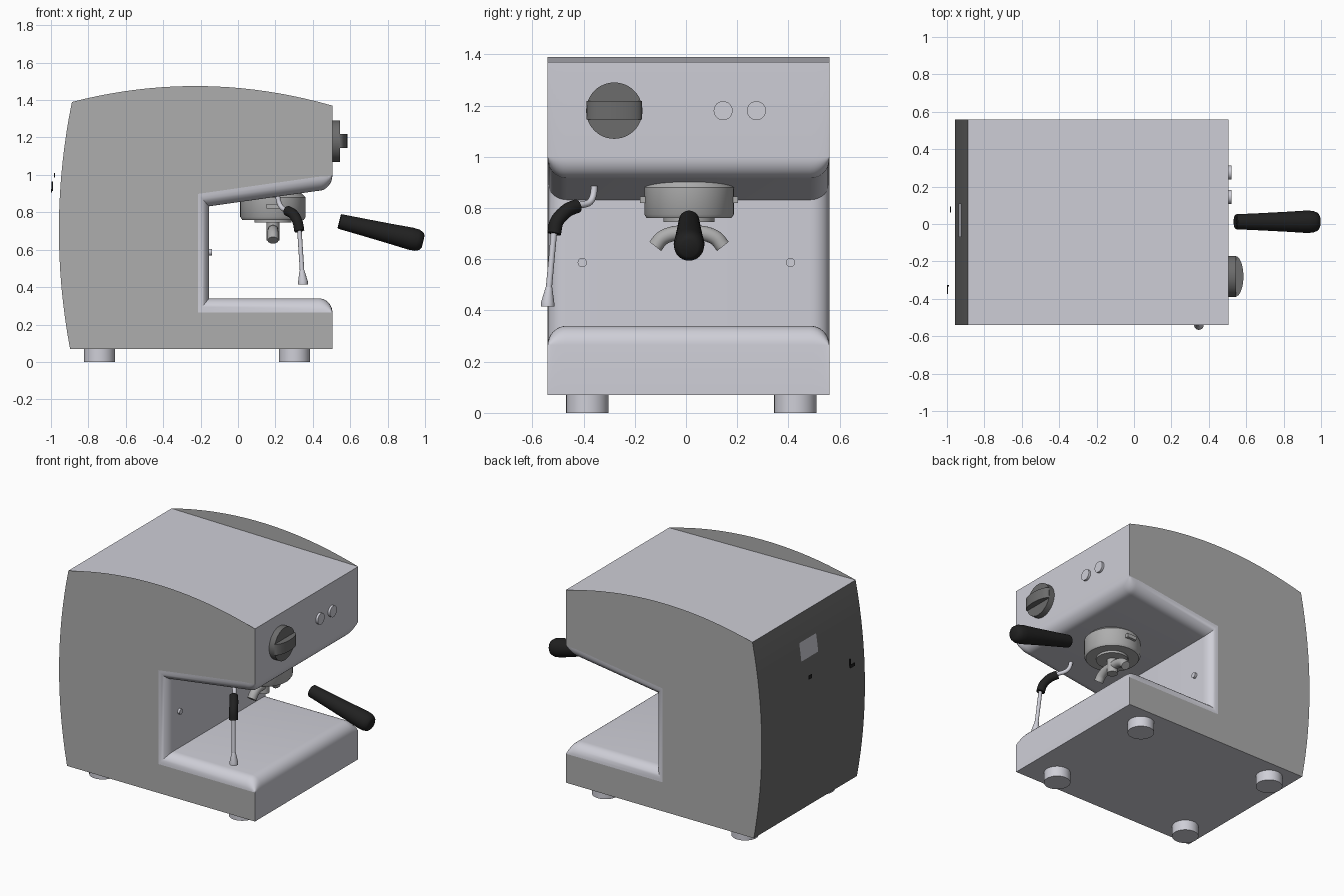
import bpy, bmesh, math
from mathutils import Vector

if "Cube" in bpy.data.objects:
    bpy.data.objects.remove(bpy.data.objects["Cube"])

Y0, Y1, R = -0.54, 0.56, 0.075      # side planes and edge rounding of the opening


def material(name, rgb):
    m = bpy.data.materials.new(name)
    m.diffuse_color = (*rgb, 1)
    m.use_nodes = True
    m.node_tree.nodes["Principled BSDF"].inputs["Base Color"].default_value = m.diffuse_color
    return m


LIGHT = material("light_metal", (0.62, 0.62, 0.68))
GREY = material("side_grey", (0.42, 0.42, 0.42))
DARK = material("dark_grey", (0.15, 0.15, 0.15))
BLACK = material("black_plastic", (0.015, 0.015, 0.015))


def make(name, verts, faces, *mats):
    me = bpy.data.meshes.new(name)
    me.from_pydata([tuple(v) for v in verts], [], faces)
    for m in mats:
        me.materials.append(m)
    ob = bpy.data.objects.new(name, me)
    bpy.context.collection.objects.link(ob)
    return ob


def sweep(name, pts, radii, mat, n=32):
    """Capped round sweep along a path with one radius per point."""
    pts = [Vector(p) for p in pts]
    span = pts[-1] - pts[0]
    ref = Vector((0, 1, 0)) if abs(span.x) > abs(span.z) and abs(span.y) < 0.01 else Vector((1, 0, 0))
    verts, faces = [], []
    last = len(pts) - 1
    for i, (p, r) in enumerate(zip(pts, radii)):
        t = (pts[min(i + 1, last)] - pts[max(i - 1, 0)]).normalized()
        u = (ref - t * ref.dot(t)).normalized()
        w = t.cross(u)
        for k in range(n):
            a = 2 * math.pi * k / n
            verts.append(p + (u * math.cos(a) + w * math.sin(a)) * r)
    for i in range(last):
        for k in range(n):
            a, b = i * n + k, i * n + (k + 1) % n
            faces.append((a, b, b + n, a + n))
    faces += [tuple(range(n))[::-1], tuple(last * n + k for k in range(n))]
    return make(name, verts, faces, mat)


def smooth_path(pts, steps=6):
    """Catmull-Rom points through a few control points."""
    p = [Vector(q) for q in pts]
    p = [2 * p[0] - p[1]] + p + [2 * p[-1] - p[-2]]
    out = []
    for i in range(1, len(p) - 2):
        a, b, c, d = p[i - 1:i + 3]
        for s in range(steps):
            t = s / steps
            out.append(0.5 * (2 * b + (c - a) * t + (2 * a - 5 * b + 4 * c - d) * t * t
                              + (3 * b - a - 3 * c + d) * t ** 3))
    return out + [p[-2]]


def box(name, lo, hi, mat):
    v = [(x, y, z) for x in (lo[0], hi[0]) for y in (lo[1], hi[1]) for z in (lo[2], hi[2])]
    f = [(0, 1, 3, 2), (4, 6, 7, 5), (0, 4, 5, 1), (2, 3, 7, 6), (0, 2, 6, 4), (1, 5, 7, 3)]
    return make(name, v, f, mat)


def parabola(p, q, r):
    """Quadratic through three (t, value) points."""
    def f(t):
        return sum(a[1] * (t - b[0]) * (t - c[0]) / ((a[0] - b[0]) * (a[0] - c[0]))
                   for a, b, c in ((p, q, r), (q, p, r), (r, p, q)))
    return f


back_x = parabola((1.39, -0.888), (0.86, -0.954), (0.07, -0.898))
top_z = parabola((0.505, 1.37), (-0.2, 1.475), (-0.888, 1.39))
N = 8


def profile(d):
    """C-shaped outline in xz; d shrinks the walls around the opening."""
    q = [math.pi / 2 * i / N for i in range(N + 1)]
    wall = -0.155 - 0.8 * d
    head = lambda x: 0.832 + (x + 0.155) * 0.142 + d
    pts = [(-0.898, 0.07), (0.505, 0.07)]
    pts += [(0.43 + R * math.cos(a), 0.265 + (R - d) * math.sin(a)) for a in q]
    pts += [(wall, 0.34 - d), (wall, head(wall))]
    pts += [(0.43 + R * math.sin(a), 1.0 - (1.0 - head(0.43)) * math.cos(a)) for a in q]
    top = len(pts)
    pts += [(0.505, 1.37), (-0.888, 1.39)]
    pts += [(back_x(z), z) for z in (1.39 - 1.32 * i / 16 for i in range(1, 16))]
    return pts, top


# body shell: loft of outlines across y, dark curved back
ins = [(R * (1 - math.cos(a)), R * (1 - math.sin(a))) for a in (math.pi / 2 * i / N for i in range(N + 1))]
slices = [(Y0 + i, d) for i, d in ins] + [(Y1 - i, d) for i, d in reversed(ins)]
verts, faces = [], []
for y, d in slices:
    outline, top = profile(d)
    verts += [(x, y, z) for x, z in outline]
n = len(outline)
segs = []
for k in range(len(slices) - 1):
    for i in range(n):
        j = (i + 1) % n
        faces.append((k * n + i, (k + 1) * n + i, (k + 1) * n + j, k * n + j))
        segs.append(i)
body = make("body_shell", verts, faces, LIGHT, DARK)
for poly, i in zip(body.data.polygons, segs):
    poly.material_index = 1 if i > top else 0

# thin side sheets, arched above the flat top
outline, top = profile(R)
arch = [(x, top_z(x)) for x in (0.505 - 1.393 * i / 20 for i in range(1, 20))]
outline = outline[:top + 1] + arch + outline[top + 1:]
for name, y in (("side_panel_front", Y0), ("side_panel_back", Y1)):
    idx = tuple(range(len(outline)))
    make(name, [(x, y, z) for x, z in outline], [idx if y < 0 else idx[::-1]], GREY)

# feet
for x in (-0.74, 0.302):
    for y in (-0.385, 0.427):
        sweep("foot", [(x, y, 0), (x, y, 0.07)], [0.083] * 2, LIGHT)

# control knob with domed grip bar
sweep("knob_base", [(0.5, -0.28, 1.18), (0.545, -0.28, 1.18)], [0.11] * 2, DARK, 48)
arc = [(0.543 + 0.042 * math.sin(math.pi * i / 16), -0.28 - 0.108 * math.cos(math.pi * i / 16)) for i in range(17)]
m = len(arc)
make("knob_grip", [(x, y, z) for z in (1.145, 1.218) for x, y in arc],
     [tuple(range(m))[::-1], tuple(range(m, 2 * m))]
     + [(i, (i + 1) % m, (i + 1) % m + m, i + m) for i in range(m)], DARK)

# push buttons and wall bolts
for y in (0.145, 0.275):
    sweep("button", [(0.5, y, 1.18), (0.52, y, 1.18)], [0.037] * 2, LIGHT)
for y in (-0.405, 0.408):
    sweep("wall_bolt", [(-0.16, y, 0.587), (-0.14, y, 0.587)], [0.018] * 2, LIGHT, 20)

# brew head, with side lugs
gx, gy = 0.187, 0.012
rings = [(0.745, 0.1), (0.76, 0.1), (0.76, 0.165), (0.775, 0.175), (0.88, 0.175), (0.905, 0.15), (0.915, 0.145)]
sweep("brew_head", [(gx, gy, z) for z, r in rings], [r for z, r in rings], GREY, 48)
for s in (-1, 1):
    box("head_lug", (gx - 0.035, gy + s * 0.18 - 0.012, 0.82), (gx + 0.035, gy + s * 0.18 + 0.012, 0.845), GREY)

# double spout below the head
sweep("spout_stem", [(gx, gy, 0.65), (gx, gy, 0.75)], [0.034] * 2, GREY)
half = [(0.132, 0.65), (0.105, 0.682), (0.06, 0.7)]
path = [(gx, gy - y, z) for y, z in half] + [(gx, gy, 0.703)] + [(gx, gy + y, z) for y, z in reversed(half)]
path = smooth_path(path)
sweep("double_spout", path, [0.029] * len(path), GREY, 20)

# loose filter handle
hs, he = Vector((0.541, gy, 0.752)), Vector((0.99, gy, 0.643))
prof = [(0, 0.036), (0.01, 0.04), (0.3, 0.046), (0.6, 0.053), (0.85, 0.06), (0.93, 0.058), (0.98, 0.048), (1, 0.034)]
sweep("filter_handle", [hs.lerp(he, t) for t, r in prof], [r for t, r in prof], BLACK)

# steam wand: pipe, bent grip, straight tube, nozzle
pipe = smooth_path([(0.21, -0.357, 0.9), (0.22, -0.362, 0.85), (0.24, -0.38, 0.82), (0.275, -0.43, 0.808)])
sweep("steam_pipe", pipe, [0.013] * len(pipe), LIGHT, 16)
grip = smooth_path([(0.265, -0.425, 0.808), (0.295, -0.465, 0.79), (0.318, -0.503, 0.75), (0.328, -0.515, 0.7)])
sweep("steam_grip", grip, [0.027] * len(grip), BLACK, 20)
sweep("steam_wand", [(0.328, -0.515, 0.71), (0.343, -0.536, 0.48)], [0.012] * 2, LIGHT, 16)
sweep("steam_nozzle", [(0.342, -0.535, 0.49), (0.347, -0.54, 0.43), (0.347, -0.54, 0.415)],
      [0.013, 0.026, 0.026], LIGHT, 20)

# rear plate following the back, and small loose rear clips
zs = (1.1, 1.16, 1.22)
make("rear_plate", [(back_x(z) - 0.004, y, z) for z in zs for y in (-0.07, 0.11)],
     [(0, 2, 3, 1), (2, 4, 5, 3)], LIGHT)
box("rear_clip_small", (-0.984, 0.062, 0.985), (-0.979, 0.093, 1.01), BLACK)
box("rear_clip_upright", (-0.996, -0.335, 0.915), (-0.99, -0.325, 0.965), BLACK)
box("rear_clip_foot", (-1.0, -0.375, 0.905), (-0.994, -0.325, 0.925), BLACK)

# consistent outward normals on closed parts, smooth shading with sharp edges
for ob in bpy.context.collection.objects:
    if not ob.name.startswith(("body", "side", "rear_plate")):
        bm = bmesh.new()
        bm.from_mesh(ob.data)
        bmesh.ops.recalc_face_normals(bm, faces=bm.faces)
        bm.to_mesh(ob.data)
        bm.free()
    ob.select_set(True)
bpy.context.view_layer.objects.active = body
bpy.ops.object.shade_smooth_by_angle(angle=math.radians(35))
